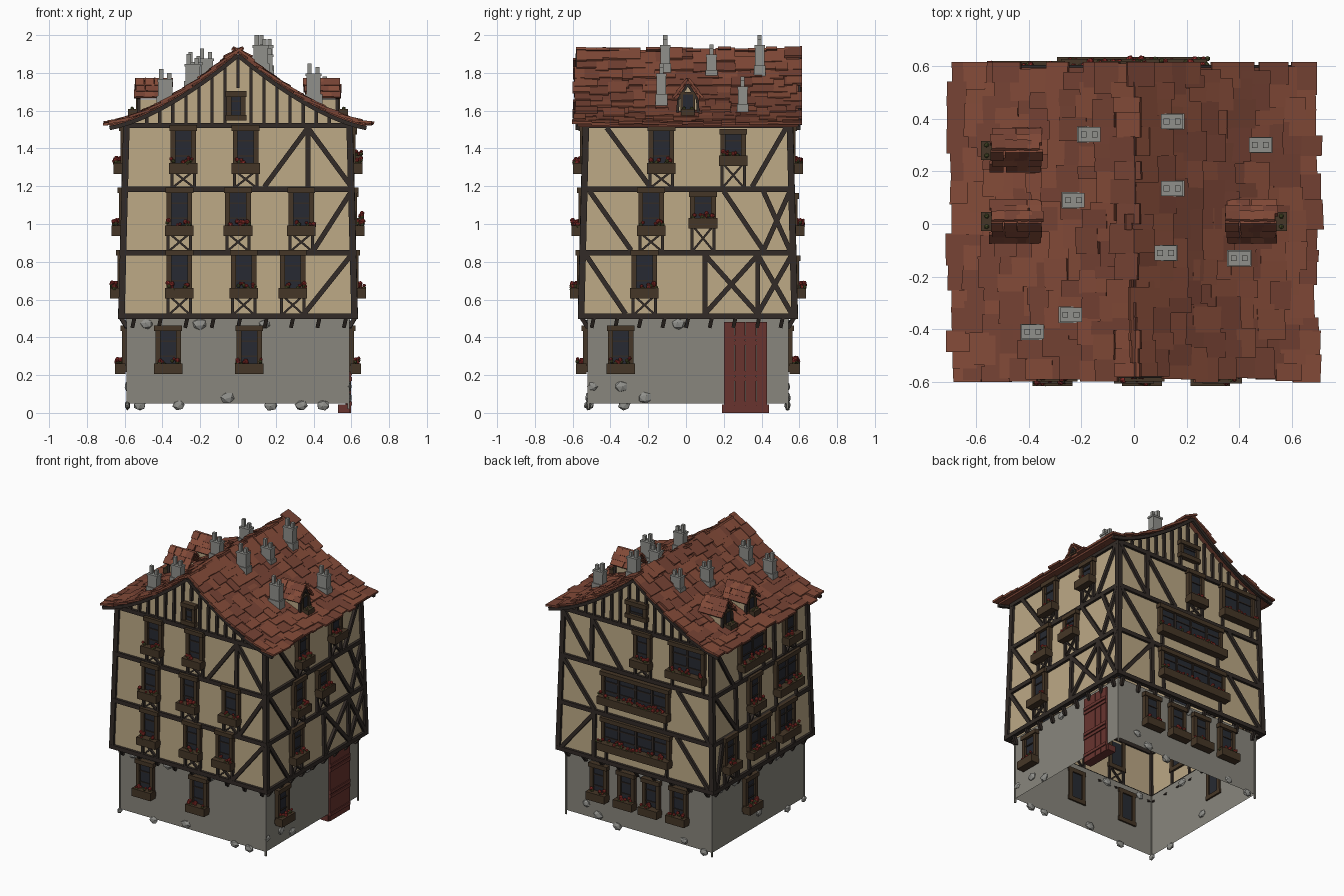
import bpy, bmesh, math, random
from mathutils import Vector as V, Matrix

if "Cube" in bpy.data.objects:
    bpy.data.objects.remove(bpy.data.objects["Cube"])

random.seed(4)
R = random.uniform
COL = {"plaster": (.50, .39, .235), "stone": (.25, .24, .205), "timber": (.032, .024, .02), "frame": (.06, .037, .02),
       "glass": (.02, .023, .032), "tile_a": (.23, .07, .04), "tile_b": (.18, .055, .034), "door": (.14, .034, .028),
       "flower": (.3, .03, .025), "leaf": (.09, .10, .03), "chimney": (.28, .28, .26)}
mats = {}
for k, c in COL.items():
    mats[k] = bpy.data.materials.new(k)
    mats[k].diffuse_color = (*c, 1)
parts = {}
X, Y, UP = Matrix.Identity(3)
SIGNS = (-1, 1)

def bm_of(part, mat):
    return parts.setdefault(part, (bmesh.new(), mat))[0]

def quad(part, mat, *pts):
    bm = bm_of(part, mat)
    bm.faces.new([bm.verts.new(p) for p in pts])

def box(part, mat, c, a, b, d):
    """Box from a centre and three half-axis vectors."""
    m = Matrix((a, b, d)).transposed().to_4x4()
    bmesh.ops.create_cube(bm_of(part, mat), size=2, matrix=Matrix.Translation(c) @ m)

def bar(part, mat, a, b, w, d, n):
    ax = (b - a) / 2
    box(part, mat, (a + b) / 2, ax, ax.cross(n).normalized() * w / 2, n * d / 2)

def blob(part, mat, c, r, s=(1, 1, 1)):
    m = Matrix.Translation(c) @ Matrix.Diagonal((*s, 1)) @ Matrix.Rotation(R(0, 6), 4, V((R(-1, 1), R(-1, 1), 1)))
    bmesh.ops.create_icosphere(bm_of(part, mat), subdivisions=1, radius=r, matrix=m)

# Wall coordinates: face letter, position along the wall, height, outward offset
N = {"F": -Y, "B": Y, "R": X, "L": -X}

def half(z):
    return (.585, .527) if z < .505 else (.617 - .026*(z - .51), .565 - .025*(z - .51))

def corner(sx, sy, z):
    return V((sx*half(z)[0], .01 + sy*half(z)[1], z))

def P(f, u, z, o=0):
    hx, hy = half(z)
    n = N[f]
    return V((u, .01 + n.y*(hy + o), z)) if f in "FB" else V((n.x*(hx + o), u, z))

def roof_z(x):
    return 1.515 + .39 * max(0, 1 - abs(x)/.72)**1.54

def floor_z(k):
    return .512 + .3365*k

# Wall shells (open at the bottom), base corners and corner posts
RING = ((-1, -1), (1, -1), (1, 1), (-1, 1))
for part, mat, z0, z1 in (("stone_base", "stone", .05, .504), ("plaster_walls", "plaster", .506, 1.54)):
    for a, b in zip(RING, RING[1:] + RING[:1]):
        quad(part, mat, corner(*a, z0), corner(*b, z0), corner(*b, z1), corner(*a, z1))
for c in RING:
    bar("base_corners", "stone", corner(*c, .02), corner(*c, .5), .01, .01, Y)
    bar("corner_posts", "timber", corner(*c, .51), corner(*c, 1.53), .034, .034, Y)
for f in "FB":
    for i in range(24):
        a, b = -.59 + 1.18*i/24, -.59 + 1.18*(i + 1)/24
        quad("gable_walls", "plaster", P(f, a, 1.52), P(f, b, 1.52), P(f, b, roof_z(b) - .01), P(f, a, roof_z(a) - .01))

# Timber frame: floor beams, then posts and braces as (bottom, top) pairs per storey
def tim(f, u0, z0, u1, z1, w=.026):
    bar("timber_frame", "timber", P(f, u0, z0, .003), P(f, u1, z1, .003), w, .03, N[f])

for f in "FBRL":
    for k in range(4):
        z = floor_z(k)
        e, c = (half(z)[0], 0) if f in "FB" else (half(z)[1], .01)
        tim(f, c - e - .015, z, c + e + .015, z, .029)
BRACES = {"F": ([(.35, .6)], [(.4, .6)], [(.14, .37), (.37, .37), (.6, .37)]),
          "R": ([(.1, .1), (.1, .38), (.38, .1), (.38, .38), (.38, .56), (.56, .38), (-.32, -.53)],
                [(-.29, -.51), (.41, .2), (.41, .55), (.55, .41)], [(-.19, -.42), (.35, .53)]),
          "B": ([(.33, .33), (.59, .33), (-.59, -.33)], [(.33, .59), (-.59, -.33)], [(.36, .59), (.36, .36), (.12, .36)]),
          "L": ([(.54, .46), (.3, .3)], [(.3, .53), (.3, .3)], [(.33, .52), (-.15, -.15)])}
for f, storeys in BRACES.items():
    for k, pairs in enumerate(storeys):
        for u0, u1 in pairs:
            tim(f, u0, floor_z(k) + .012, u1, floor_z(k + 1) - .012)
# Gable studs and small corbels under the overhang
for f in "FB":
    for i in range(-7, 8):
        u = i*.069
        tim(f, u, 1.72 if i == 0 else 1.52, u, roof_z(u) - .02, .017)
for f in "FBRL":
    e = .14 if f in "FB" else .125
    for i in range(-4, 5):
        bar("corbels", "timber", P(f, i*e, .45, .002), P(f, i*e + .012, .503, .034), .02, .025, N[f])

# Windows with flower boxes and crossed panels below
def window(f, u, z0, z1, w, planter=True, cols=1, panel=None):
    n, t = N[f], X if f in "FB" else Y
    c = P(f, u, (z0 + z1) / 2)
    h = (z1 - z0) / 2
    def piece(part, mat, du, dz, o, hw, hz, d):
        box(part, mat, c + t*du + UP*dz + n*o, t*hw, n*d, UP*hz)
    piece("window_glass", "glass", 0, 0, .006, w/2 - .01, h - .01, .008)
    for s in SIGNS:
        piece("window_frames", "frame", s*(w/2 - .013), 0, .008, .013, h, .02)
        piece("window_frames", "frame", 0, s*(h - .012), .012, w/2 + .006, .015, .024)
    for i in (1, 2):
        piece("window_bars", "timber", 0, -h + 2*h*i/3, .012, w/2 - .012, .004, .008)
    for i in range(1, cols):
        piece("window_bars", "timber", -w/2 + w*i/cols, 0, .012, .008, h - .01, .012)
    if planter:
        piece("flower_boxes", "frame", 0, -h + .014, .038, w/2 + .008, .028, .028)
        for i in range(int(w / .022)):
            p = c + t*R(-w/2, w/2) + UP*(-h + .045 + R(0, .025)) + n*R(.025, .06)
            blob("flowers", "flower", p, R(.009, .015))
            blob("leaves", "leaf", p - UP*.012 + t*R(-.015, .015), .011)
    if panel:
        for s in SIGNS:
            tim(f, u + s*w*.44, panel, u + s*w*.44, z0, .016)
            if cols == 1:
                tim(f, u - s*w*.4, panel, u + s*w*.4, z0, .011)

# Window positions per storey from the ground up; (position, width) when wide
WINDOWS = {"F": ([-.37, .06], [-.31, .03, .29], [-.31, 0, .335], [-.29, .04]),
           "R": ([-.345], [-.22], [-.185, .09], [-.13, .25]),
           "B": ([.31, .09, -.11, -.33], [(-.01, .55)], [(0, .54)], [-.05, (-.41, .28)]),
           "L": ([.12], [.39, (.06, .24), (-.25, .2)], [.1, (-.27, .26)], [(.11, .3), -.32])}
for f, storeys in WINDOWS.items():
    for k, row in enumerate(storeys):
        for item in row:
            u, w = item if isinstance(item, tuple) else (item, .135)
            z0 = .62 + .33*(k - 1) if k else .22
            z1 = z0 + (.21 if w > .5 else .24)
            if f == "R" and k > 1 and u > 0:
                z0, z1 = z0 + .04, z1 - .02
            window(f, u, z0, z1, w, True, round(w/.13), floor_z(k - 1) + .01 if k else None)
window("F", -.01, 1.55, 1.7, .1, False)
window("B", 0, 1.6, 1.72, .16, False)

# Red plank door with battens and sill
for i in range(4):
    box("door", "door", V((.583, .229 + .057*i, .24)), X*.014, Y*.0275, UP*.24)
for z in (.05, .18, .21, .37, .4):
    box("door_battens", "door", V((.598, .315, z)), X*.006, Y*.112, UP*.011)
box("door_step", "door", V((.56, .315, .022)), X*.03, Y*.125, UP*.022)

# Loose stones set in the base, mostly near the ground
for f in "FBRL":
    for i in range(7):
        u = -.5 + i*.16 + R(-.04, .04)
        if f != "R" or u < .15:
            s = (1.1, .5, .9) if f in "FB" else (.5, 1.1, .9)
            blob("base_rocks", "chimney", P(f, u, random.choice((.04, .08, .14, .47))), R(.026, .038), s)

# Roof deck and bargeboards
for i in range(34):
    a, b = -.68 + .04*i, -.64 + .04*i
    p, q = V((a, .01, roof_z(a))), V((b, .01, roof_z(b)))
    bar("roof_deck", "tile_b", p, q, 1.17, .012, (q - p).cross(Y).normalized())
    for y in (-.585, .585):
        d = V((0, y, -.012))
        bar("bargeboards", "timber", p + d, q + d, .022, .02, Y)

# Ragged overlapping shingles: t runs down the slope, n is the slope normal
def tile(c, t, side, n, l, w):
    k = random.choice("ab")
    tt = (t + n*R(.03, .13)).normalized()
    box("roof_tiles_" + k, "tile_" + k, c, tt*l/2, (side + t*R(-.05, .05))*w/2, tt.cross(side).normalized()*.007)

for s in SIGNS:
    for row in range(11):
        y = -.6 + R(-.005, .02)
        while y < .575:
            w = R(.045, .13)
            x = .03 + .0615*row + R(-.018, .016)
            t = V((s*.04, 0, roof_z(x + .02) - roof_z(x - .02))).normalized()
            n = V((-t.z*s, 0, t.x*s))
            tile(V((s*x, min(y + w/2, .615 - w/2), roof_z(x))) + n*R(.01, .02), t, Y, n, R(.095, .12), w)
            y += w * .97

# Dormers
for s, y0 in ((1, .01), (-1, .01), (-1, .28)):
    def D(x, y, z):
        return V((s*x, y0 + y, z))
    for a in SIGNS:
        quad("dormer_fronts", "plaster", D(.52, 0, 1.57), D(.52, a*.055, 1.57), D(.52, a*.052, 1.66), D(.52, 0, 1.735))
        quad("dormer_sides", "plaster", D(.52, a*.053, 1.56), D(.52, a*.053, 1.66), D(.34, a*.053, 1.66), D(.34, a*.053, 1.62))
        bar("dormer_frames", "timber", D(.525, a*.056, 1.57), D(.525, a*.05, 1.66), .014, .02, X)
        bar("dormer_frames", "timber", D(.525, a*.05, 1.66), D(.525, 0, 1.74), .014, .02, X)
        box("dormer_window_frames", "frame", D(.53, a*.032, 1.645), X*.01, Y*.006, UP*.05)
        box("dormer_window_frames", "frame", D(.53, 0, 1.645 + a*.047), X*.01, Y*.038, UP*.006)
        n = V((0, a*.8, .6))
        for row in range(3):
            for i in range(4):
                c = D(.375 + .047*i + R(-.008, .008), a*(.012 + .022*row), 1.745 - .031*row)
                tile(c + n*.008, V((0, a*.6, -.8)), X, n, .05, R(.045, .06))
    box("dormer_glass", "glass", D(.527, 0, 1.645), X*.006, Y*.03, UP*.045)
    box("dormer_sills", "frame", D(.555, 0, 1.59), X*.027, Y*.036, UP*.018)
    for i in SIGNS:
        blob("leaves", "leaf", D(.56, .02*i, 1.612), .01)

# Chimneys: x, y, height of the pot tops
for x, y, top in ((-.17, .34, 1.93), (.145, .39, 2), (.48, .3, 1.78), (.145, .135, 1.95), (-.23, .09, 1.91),
                  (.12, -.11, 2), (.4, -.13, 1.85), (-.24, -.345, 1.9), (-.385, -.41, 1.82)):
    a, b, zb = .042, .028, top - .06
    z0 = roof_z(abs(x) + a) - .02
    zm = (z0 + zb) / 2
    box("chimney_bodies", "chimney", V((x, y, (z0 + zm)/2)), X*a*1.1, Y*b*1.1, UP*(zm - z0)/2)
    box("chimney_bodies", "chimney", V((x, y, (zm + zb)/2)), X*a*.9, Y*b*.9, UP*(zb - zm)/2)
    box("chimney_caps", "chimney", V((x, y, zb)), X*a, Y*b, UP*.007)
    for d in SIGNS:
        zt = top - (.02 if d > 0 else 0)
        box("chimney_pots", "chimney", V((x + a*d/2, y, (zb + zt)/2)), X*.011, Y*.011, UP*(zt - zb)/2)

# Turn every part into an object
for name, (bm, mat) in parts.items():
    bmesh.ops.recalc_face_normals(bm, faces=bm.faces)
    me = bpy.data.meshes.new(name)
    bm.to_mesh(me)
    bm.free()
    me.materials.append(mats[mat])
    bpy.context.collection.objects.link(bpy.data.objects.new(name, me))

for m in bpy.data.materials:
    if m.users and not m.is_grease_pencil:
        m.use_nodes = True
        m.node_tree.nodes["Principled BSDF"].inputs["Base Color"].default_value = m.diffuse_color
